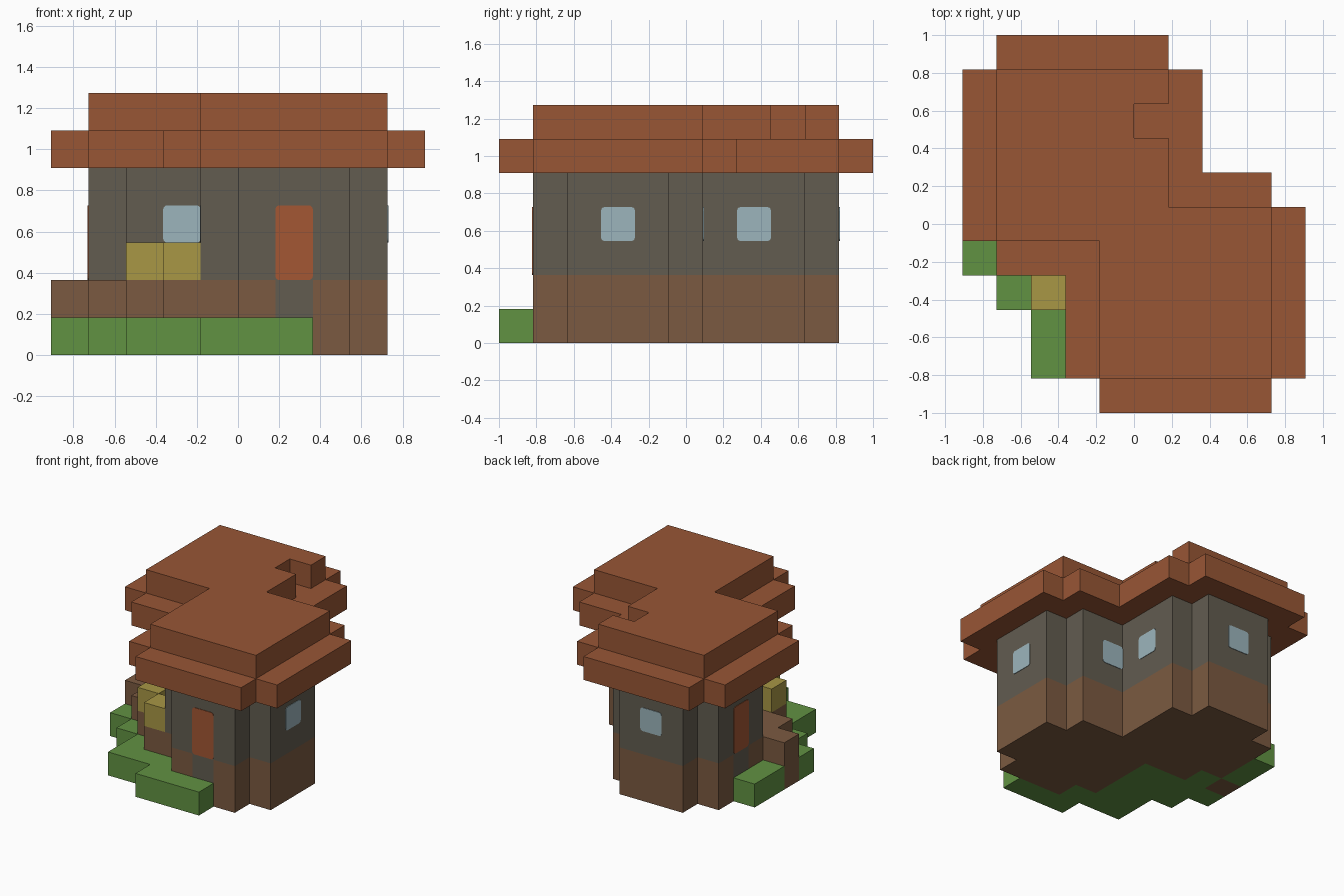
import bpy, bmesh, math
from itertools import product
from mathutils import Matrix, Vector

if "Cube" in bpy.data.objects:
    bpy.data.objects.remove(bpy.data.objects["Cube"])

U = 2 / 11                       # edge of one building block
ORIGIN = Vector((-5, -5.5, 0))   # grid corner, in blocks


def material(name, *rgb):
    linear = [((c / 255 + 0.055) / 1.055) ** 2.4 for c in rgb] + [1]
    mat = bpy.data.materials.new(name)
    mat.use_nodes = True
    mat.diffuse_color = linear
    mat.node_tree.nodes["Principled BSDF"].inputs["Base Color"].default_value = linear
    return mat


RUST = material("roof_rust", 152, 86, 53)
DOOR = material("door_orange", 163, 87, 52)
STONE = material("wall_stone", 98, 92, 80)
WOOD = material("wall_brown", 123, 90, 65)
GRASS = material("grass_green", 97, 146, 66)
STRAW = material("straw_yellow", 168, 151, 69)
GLASS = material("window_blue", 156, 181, 188)


def finish(bm, name, mats):
    mesh = bpy.data.meshes.new(name)
    bm.to_mesh(mesh)
    bm.free()
    for m in mats:
        mesh.materials.append(m)
    obj = bpy.data.objects.new(name, mesh)
    bpy.context.collection.objects.link(obj)
    return obj


def cells(*boxes):
    """Grid cells inside boxes given as (x0, x1, y0, y1, z0, z1)."""
    found = set()
    for x0, x1, y0, y1, z0, z1 in boxes:
        found |= set(product(range(x0, x1), range(y0, y1), range(z0, z1)))
    return found


def blocks(name, filled, mats, rule=lambda c: 0):
    """Outer skin of a set of grid cells, merged into large flat faces."""
    bm = bmesh.new()
    for cell in sorted(filled):
        base = Vector(cell)
        for axis, side in product(range(3), (0, 1)):
            step = Vector((0, 0, 0))
            step[axis] = 1
            if tuple(int(v) for v in base + step * (2 * side - 1)) in filled:
                continue
            a, b = Vector((0, 0, 0)), Vector((0, 0, 0))
            a[(axis + 1) % 3] = 1
            b[(axis + 2) % 3] = 1
            start = base + step * side + ORIGIN
            ring = [start, start + a, start + a + b, start + b]
            if not side:
                ring.reverse()
            face = bm.faces.new([bm.verts.new(p * U) for p in ring])
            face.material_index = rule(cell)
    bmesh.ops.remove_doubles(bm, verts=bm.verts[:], dist=U / 100)
    bmesh.ops.dissolve_limit(bm, angle_limit=math.radians(1), verts=bm.verts[:],
                             edges=bm.edges[:], delimit={'MATERIAL'})
    return finish(bm, name, mats)


def plate(name, x, y, z, height, turn, mat):
    """Thin panel with eased corners, centred on a wall face."""
    bm = bmesh.new()
    bmesh.ops.create_cube(bm, size=1)
    bmesh.ops.scale(bm, vec=(U, 0.008, height * U), verts=bm.verts[:])
    corners = [e for e in bm.edges
               if abs(e.verts[0].co.y - e.verts[1].co.y) > 0.001]
    bmesh.ops.bevel(bm, geom=corners, offset=0.02, segments=3, profile=0.5,
                    affect='EDGES')
    bmesh.ops.rotate(bm, verts=bm.verts[:], cent=(0, 0, 0),
                     matrix=Matrix.Rotation(math.radians(turn), 3, 'Z'))
    spot = (Vector((x, y, z + height / 2)) + ORIGIN) * U
    bmesh.ops.translate(bm, vec=spot, verts=bm.verts[:])
    return finish(bm, name, [mat])


# Two joined rooms with notched corners: brown base, stone above and under doors
rooms = cells((1, 6, 6, 9, 0, 5), (2, 5, 5, 10, 0, 5),
              (4, 9, 2, 5, 0, 5), (5, 8, 1, 6, 0, 5))
thresholds = {(6, 1, 1), (1, 7, 1)}
blocks("walls", rooms, [WOOD, STONE],
       lambda c: int(c[2] >= 2 or c in thresholds))

# Roof: wide eaves course and a smaller cap with one missing block
blocks("roof_eaves", cells((0, 7, 5, 10, 5, 6), (1, 6, 4, 11, 5, 6),
                           (3, 10, 1, 6, 5, 6), (4, 9, 0, 7, 5, 6)), [RUST])
cap = cells((1, 6, 5, 10, 6, 7), (4, 9, 1, 6, 6, 7)) - {(5, 8, 6)}
blocks("roof_cap", cap, [RUST])

# Raised bed in the corner between the rooms, with its end post
bed = cells((0, 1, 5, 6, 0, 2), (1, 2, 4, 6, 1, 2),
            (2, 3, 3, 5, 1, 2), (3, 4, 2, 5, 1, 2))
blocks("raised_bed", bed, [WOOD])
blocks("straw_bales", cells((2, 3, 3, 4, 2, 3), (3, 4, 2, 3, 2, 3)), [STRAW])

# Grass terrace wrapping the doors and the bed
lawn = cells((4, 7, 0, 1, 0, 1), (2, 5, 1, 2, 0, 1), (2, 4, 2, 5, 0, 1),
             (1, 2, 3, 6, 0, 1), (0, 1, 4, 5, 0, 1), (0, 1, 6, 8, 0, 1))
blocks("grass_terrace", lawn, [GRASS])

# Doors
plate("front_door", 6.5, 1, 2, 2, 0, DOOR)
plate("side_door", 1, 7.5, 2, 2, 90, DOOR)

# Windows on the remaining room sides
for name, x, y, turn in (("front_room_left", 9, 3.5, 90),
                         ("front_room_right", 4, 3.5, 90),
                         ("front_room_back", 6.5, 6, 0),
                         ("back_room_left", 6, 7.5, 90),
                         ("back_room_back", 3.5, 10, 0),
                         ("back_room_front", 3.5, 5, 0)):
    plate(name + "_window", x, y, 3, 1, turn, GLASS)
